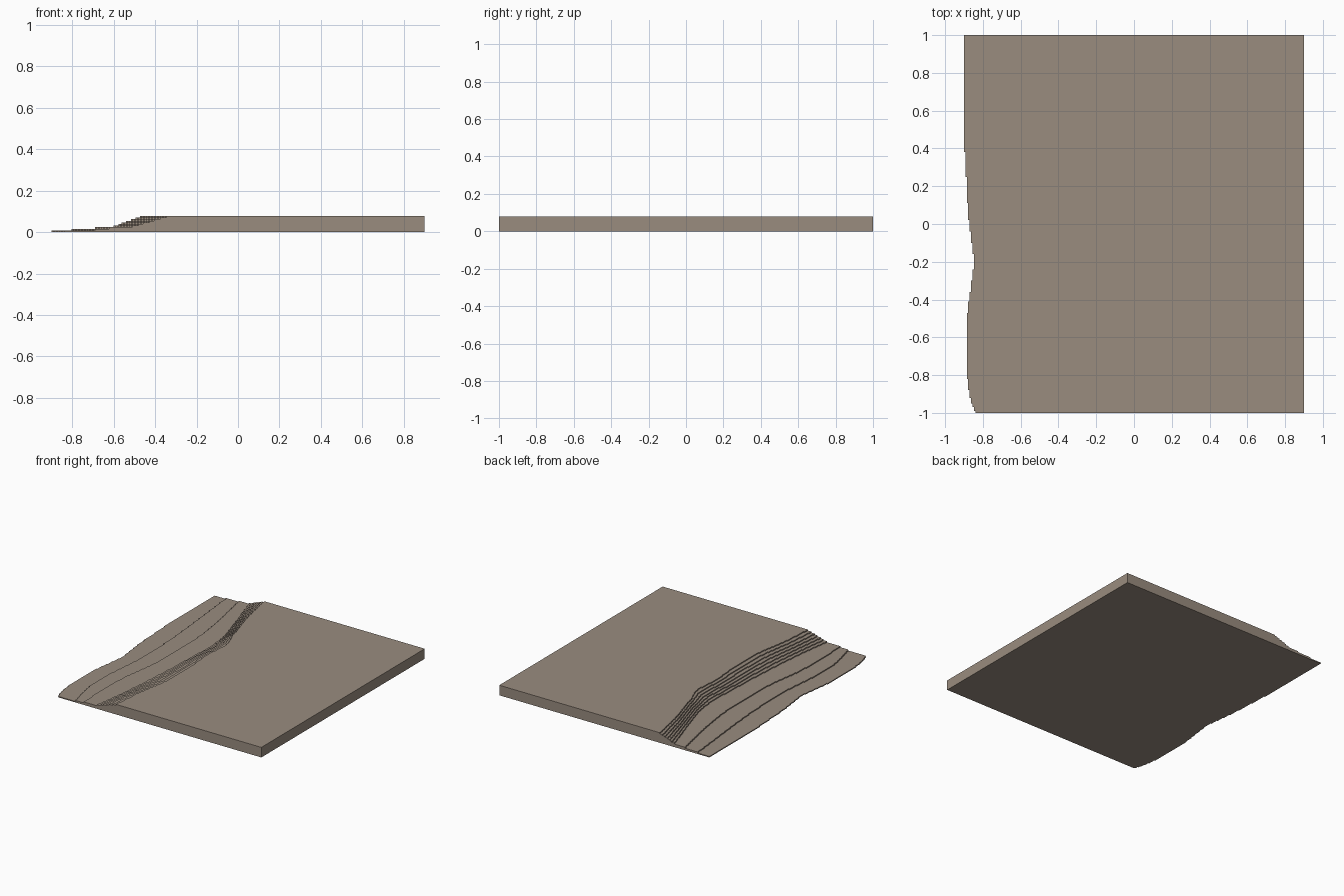
import bpy, bmesh

cube = bpy.data.objects.get("Cube")
if cube:
    bpy.data.objects.remove(cube, do_unlink=True)

STEP = 0.0078      # height of one terrace
CELL = 0.0075      # sideways size of the stepped outline
ROWS = 200
RIGHT = 0.9
LAYERS = 10

# Contour lines: x of each main terrace edge at these y positions
ys = [-1, -.93, -.75, -.5, -.2, .05, .27, .45, .65, 1]
main = {
    0: [-.84, -.87, -.888, -.886, -.845, -.878, -.89, -.90, -.903, -.897],
    1: [-.69, -.71, -.75, -.75, -.72, -.72, -.73, -.745, -.765, -.80],
    2: [-.625, -.625, -.63, -.625, -.58, -.58, -.575, -.59, -.62, -.69],
    3: [-.51, -.50, -.475, -.45, -.43, -.42, -.41, -.43, -.49, -.60],
    9: [-.343, -.34, -.325, -.28, -.275, -.295, -.275, -.35, -.405, -.477],
}
slope = [.16, .32, .48, .64, .82]   # share of the way from terrace 3 to 9


def row_values(xs):
    """Contour x for every row, linearly filled and gently smoothed."""
    out = []
    for j in range(ROWS):
        y = -1 + (j + .5) * 2 / ROWS
        i = max(n for n in range(len(ys) - 1) if ys[n] <= y)
        t = (y - ys[i]) / (ys[i + 1] - ys[i])
        out.append(xs[i] + t * (xs[i + 1] - xs[i]))
    for _ in range(30):
        out = [out[0]] + [(out[j - 1] + 2 * out[j] + out[j + 1]) / 4
                          for j in range(1, ROWS - 1)] + [out[-1]]
    return out


rows = {k: row_values(v) for k, v in main.items()}
for n, f in enumerate(slope):
    rows[4 + n] = [a + f * (b - a) for a, b in zip(rows[3], rows[9])]

# Snap the contours to the grid, keeping each terrace clear of the next
snapped = []
for k in range(LAYERS):
    cells = [round(x / CELL) for x in rows[k]]
    if k:
        cells = [max(c, p + 2) for c, p in zip(cells, snapped[-1])]
    snapped.append(cells)


def stepped_path(cells):
    """Staircase outline from front to back as (x, y) corners."""
    pts = [(cells[0] * CELL, -1)]
    for j in range(1, ROWS):
        if cells[j] != cells[j - 1]:
            y = -1 + j * 2 / ROWS
            pts += [(cells[j - 1] * CELL, y), (cells[j] * CELL, y)]
    return pts + [(cells[-1] * CELL, 1)]


paths = [stepped_path(c) for c in snapped]
right_edge = [(RIGHT, -1), (RIGHT, 1)]
top = LAYERS * STEP
bm = bmesh.new()


def face(points):
    bm.faces.new([bm.verts.new(p) for p in points])


# Underside
face([(x, y, 0) for x, y in paths[0] + right_edge[::-1]])

# Risers and treads of every terrace
for k, path in enumerate(paths):
    low, high = k * STEP, (k + 1) * STEP
    for (x0, y0), (x1, y1) in zip(path, path[1:]):
        face([(x0, y0, low), (x0, y0, high), (x1, y1, high), (x1, y1, low)])
    inner = paths[k + 1] if k + 1 < LAYERS else right_edge
    face([(x, y, high) for x, y in path + inner[::-1]])

# Front and back walls with the terrace profile, and the straight right wall
for end in (0, -1):
    y = paths[0][end][1]
    profile = [(RIGHT, y, top), (RIGHT, y, 0)]
    for k, path in enumerate(paths):
        x = path[end][0]
        profile += [(x, y, k * STEP), (x, y, (k + 1) * STEP)]
    face(profile)
face([(RIGHT, -1, 0), (RIGHT, 1, 0), (RIGHT, 1, top), (RIGHT, -1, top)])

bmesh.ops.remove_doubles(bm, verts=bm.verts, dist=0.0005)
bmesh.ops.recalc_face_normals(bm, faces=bm.faces)
mesh = bpy.data.meshes.new("terraced_shore")
bm.to_mesh(mesh)
bm.free()

# Single stone colour
colour = (.32, .262, .212, 1)
mat = bpy.data.materials.new("warm_grey_stone")
mat.use_nodes = True
mat.diffuse_color = colour
mat.node_tree.nodes["Principled BSDF"].inputs["Base Color"].default_value = colour
mesh.materials.append(mat)

shore = bpy.data.objects.new("terraced_shore", mesh)
bpy.context.scene.collection.objects.link(shore)
